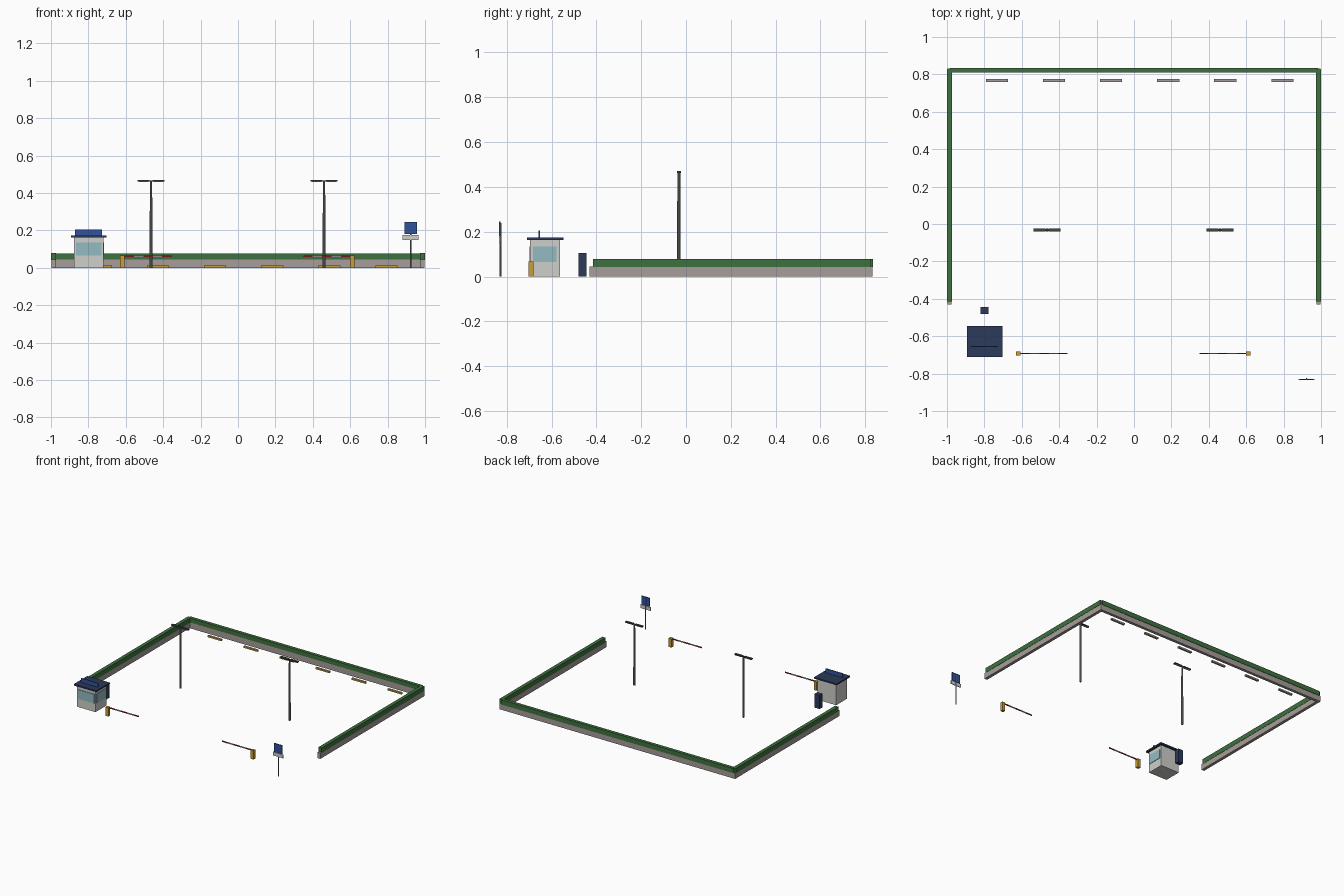
import bpy

if "Cube" in bpy.data.objects:
    bpy.data.objects.remove(bpy.data.objects["Cube"])


def material(name, r, g, b):
    m = bpy.data.materials.new(name)
    m.diffuse_color = (r, g, b, 1)
    m.use_nodes = True
    m.node_tree.nodes["Principled BSDF"].inputs["Base Color"].default_value = m.diffuse_color
    return m


GREEN = material("hedge green", 0.05, 0.165, 0.05)
CONCRETE = material("concrete", 0.38, 0.34, 0.32)
OFFWHITE = material("off white", 0.62, 0.62, 0.59)
GLASS = material("pale glass", 0.29, 0.50, 0.55)
NAVY = material("navy", 0.025, 0.042, 0.10)
BLUE = material("sign blue", 0.03, 0.085, 0.34)
YELLOW = material("safety yellow", 0.58, 0.34, 0.035)
STEEL = material("steel grey", 0.21, 0.22, 0.235)
DARK = material("dark grey", 0.05, 0.058, 0.062)
RED = material("barrier red", 0.45, 0.025, 0.025)


def box(name, x, y, z, mat):
    """Box from (min, max) ranges on each axis."""
    verts = [(a, b, c) for c in z for b in y for a in x]
    faces = [(0, 2, 3, 1), (4, 5, 7, 6), (0, 1, 5, 4),
             (2, 6, 7, 3), (0, 4, 6, 2), (1, 3, 7, 5)]
    mesh = bpy.data.meshes.new(name)
    mesh.from_pydata(verts, [], faces)
    mesh.materials.append(mat)
    ob = bpy.data.objects.new(name, mesh)
    bpy.context.collection.objects.link(ob)
    return ob


def pole(name, x, y, z0, z1, r0, r1, mat, sides=10):
    """Upright, slightly tapering round post."""
    bpy.ops.mesh.primitive_cone_add(vertices=sides, radius1=r0, radius2=r1,
                                    depth=z1 - z0, location=(x, y, (z0 + z1) / 2))
    ob = bpy.context.object
    ob.name = name
    ob.data.materials.append(mat)
    bpy.ops.object.shade_smooth_by_angle()
    return ob


def span(center, half):
    return (center - half, center + half)


# Low boundary wall with a slightly wider hedge on top
box("back_wall", (-0.975, 0.975), span(0.82, 0.011), (0, 0.045), CONCRETE)
box("back_hedge", (-0.985, 0.985), span(0.8215, 0.0125), (0.042, 0.078), GREEN)
for s, side in ((-1, "left"), (1, "right")):
    box(side + "_wall", span(s * 0.9865, 0.0115), (-0.43, 0.831), (0, 0.045), CONCRETE)
    box(side + "_hedge", span(s * 0.9865, 0.0135), (-0.415, 0.825), (0.042, 0.0785), GREEN)

# Wheel stops with a painted front
for i in range(6):
    x = -0.732 + i * 0.305
    box("wheel_stop", span(x, 0.059), (0.762, 0.775), (0, 0.012), CONCRETE)
    box("wheel_stop_paint", span(x, 0.059), (0.7595, 0.762), (0, 0.012), YELLOW)

# Twin-headed lamp posts
LY = -0.032
for x in (-0.465, 0.46):
    pole("lamp_pole", x, LY, 0, 0.462, 0.0085, 0.0065, STEEL)
    box("lamp_arm", span(x, 0.045), span(LY, 0.004), (0.461, 0.467), DARK)
    for s in (-1, 1):
        box("lamp_head", span(x + s * 0.0395, 0.0325), span(LY, 0.009), (0.461, 0.47), DARK)
        box("lamp_lens", span(x + s * 0.0395, 0.025), span(LY, 0.006), (0.459, 0.461), OFFWHITE)

# Attendant booth with front and right windows
box("booth_body", (-0.878, -0.72), (-0.695, -0.563), (0, 0.165), OFFWHITE)
box("booth_front_window", (-0.865, -0.73), (-0.699, -0.695), (0.065, 0.135), GLASS)
box("booth_side_window", (-0.72, -0.716), (-0.683, -0.577), (0.065, 0.135), GLASS)
box("booth_roof", (-0.894, -0.703), (-0.71, -0.546), (0.163, 0.174), NAVY)
box("booth_sign", (-0.871, -0.727), span(-0.655, 0.003), (0.172, 0.206), BLUE)

# Ticket machine behind the booth
box("ticket_machine", (-0.82, -0.777), (-0.48, -0.445), (0, 0.105), NAVY)

# Barriers: yellow post and striped arm reaching inwards
BY = -0.692
for s in (-1, 1):
    post_x = -0.618 if s < 0 else 0.612
    box("barrier_post", span(post_x, 0.012), span(BY, 0.0115), (0, 0.067), YELLOW)
    for i in range(5):
        start = post_x - s * (0.012 + i * 0.0502)
        end = start - s * 0.0502
        box("barrier_arm", (min(start, end), max(start, end)), span(BY, 0.003),
            (0.059, 0.067), OFFWHITE if i % 2 else RED)

# Entrance sign on a thin pole
SX, SY = 0.923, -0.829
pole("sign_pole", SX, SY + 0.002, 0, 0.24, 0.004, 0.004, STEEL, 8)
box("sign_panel", span(SX, 0.034), span(SY - 0.002, 0.003), (0.18, 0.246), BLUE)
box("sign_plaque", span(SX, 0.043), span(SY - 0.002, 0.003), (0.15, 0.177), OFFWHITE)
